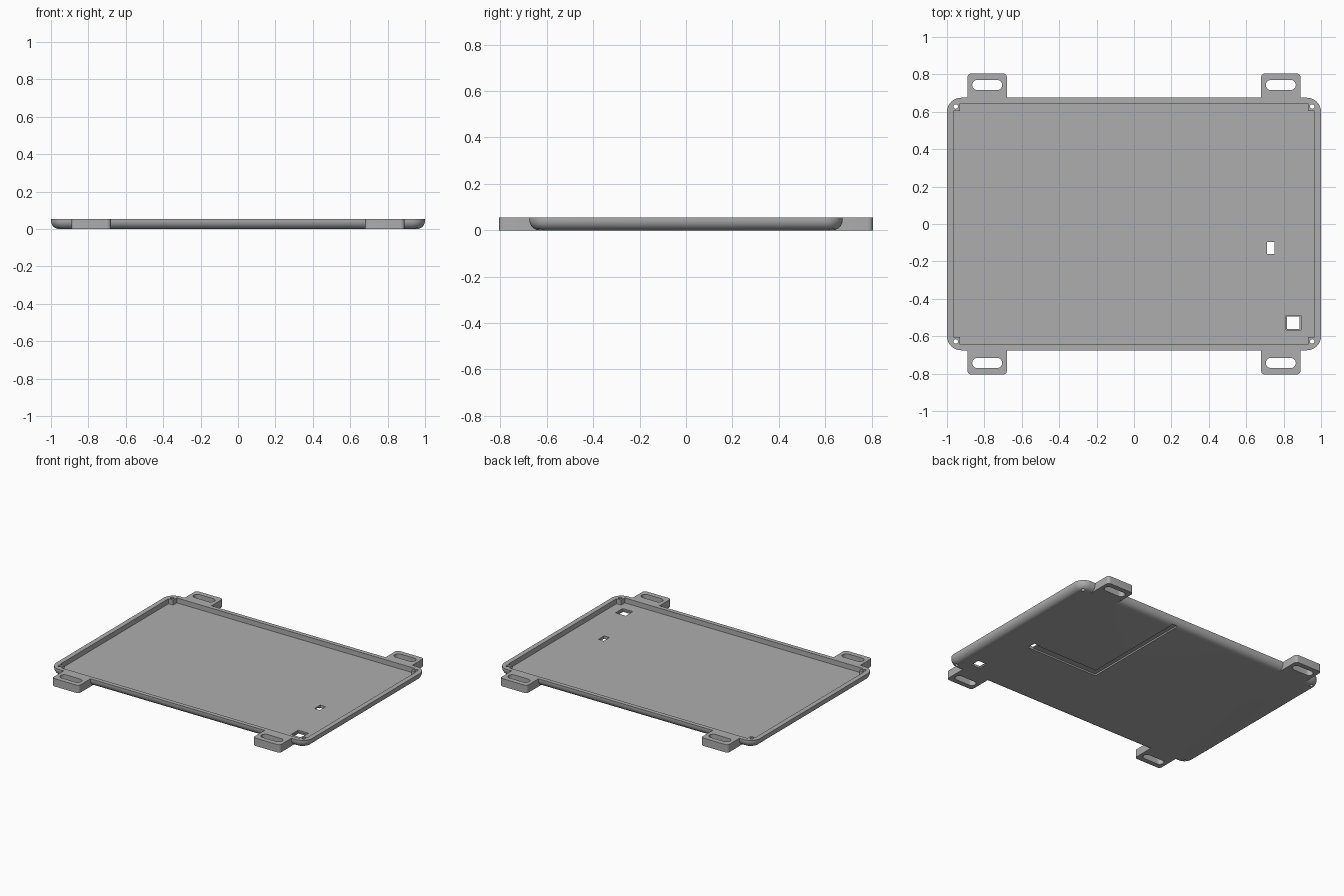
import bpy, bmesh, math

if "Cube" in bpy.data.objects:
    bpy.data.objects.remove(bpy.data.objects["Cube"], do_unlink=True)

HEIGHT, FLOOR, FILLET = 0.055, 0.02, 0.045
HALF_X, HALF_Y, CORNER = 1.0, 0.675, 0.075

grey = bpy.data.materials.new("plain_grey")
grey.use_nodes = True
grey.diffuse_color = (0.42, 0.42, 0.42, 1)
grey.node_tree.nodes["Principled BSDF"].inputs["Base Color"].default_value = grey.diffuse_color


def rounded_rect(cx, cy, hx, hy, r, steps=8):
    """Counter-clockwise outline with rounded corners."""
    points = []
    for quarter, (sx, sy) in enumerate([(1, 1), (-1, 1), (-1, -1), (1, -1)]):
        for i in range(steps + 1):
            a = math.pi / 2 * (quarter + i / steps)
            points.append((cx + sx * (hx - r) + r * math.cos(a),
                           cy + sy * (hy - r) + r * math.sin(a)))
    return points


def loft(name, layers):
    """Closed solid through a stack of (outline, z) layers."""
    bm = bmesh.new()
    rings = [[bm.verts.new((x, y, z)) for x, y in outline] for outline, z in layers]
    bm.faces.new(rings[0][::-1])
    bm.faces.new(rings[-1])
    for low, high in zip(rings, rings[1:]):
        for i in range(len(low)):
            j = (i + 1) % len(low)
            bm.faces.new((low[i], low[j], high[j], high[i]))
    bmesh.ops.recalc_face_normals(bm, faces=bm.faces)
    mesh = bpy.data.meshes.new(name)
    bm.to_mesh(mesh)
    bm.free()
    mesh.materials.append(grey)
    obj = bpy.data.objects.new(name, mesh)
    bpy.context.collection.objects.link(obj)
    return obj


def prism(name, outline, z0, z1):
    return loft(name, [(outline, z0), (outline, z1)])


def box(name, x0, x1, y0, y1, z0, z1):
    return prism(name, [(x0, y0), (x1, y0), (x1, y1), (x0, y1)], z0, z1)


def combine(target, tool, operation):
    bpy.context.view_layer.objects.active = target
    mod = target.modifiers.new("shape", 'BOOLEAN')
    mod.operation, mod.solver, mod.object = operation, 'EXACT', tool
    bpy.ops.object.modifier_apply(modifier=mod.name)
    bpy.data.objects.remove(tool, do_unlink=True)


# Tray body with a rounded lower edge
layers = []
for i in range(9):
    a = math.pi / 2 * i / 8
    inset = FILLET * (1 - math.sin(a))
    layers.append((rounded_rect(0, 0, HALF_X - inset, HALF_Y - inset, CORNER - inset),
                   FILLET * (1 - math.cos(a))))
layers.append((rounded_rect(0, 0, HALF_X, HALF_Y, CORNER), HEIGHT))
tray = loft("tray", layers)

signs = [(sx, sy) for sx in (-1, 1) for sy in (-1, 1)]

# Mounting tabs at the front and back
for sx, sy in signs:
    tab = prism("tab", rounded_rect(sx * 0.785, sy * 0.705, 0.105, 0.1, 0.02), 0, HEIGHT)
    combine(tray, tab, 'UNION')

# Inner pocket that leaves a solid block in each corner
px, py, nx, ny = 0.966, 0.645, 0.93, 0.605
pocket = [(px, -ny), (px, ny), (nx, ny), (nx, py), (-nx, py), (-nx, ny),
          (-px, ny), (-px, -ny), (-nx, -ny), (-nx, -py), (nx, -py), (nx, -ny)]
combine(tray, prism("pocket", pocket, FLOOR, 0.2), 'DIFFERENCE')

# Tab slots and corner screw holes
for sx, sy in signs:
    slot = rounded_rect(sx * 0.785, sy * 0.743, 0.08, 0.027, 0.0269)
    combine(tray, prism("slot", slot, -0.1, 0.2), 'DIFFERENCE')
    hole = rounded_rect(sx * 0.953, sy * 0.628, 0.0121, 0.0121, 0.012, 4)
    combine(tray, prism("screw_hole", hole, -0.1, 0.2), 'DIFFERENCE')

# Stepped square opening and small cable opening
combine(tray, box("square_step", 0.812, 0.892, -0.568, -0.488, 0.01, 0.2), 'DIFFERENCE')
combine(tray, box("square_hole", 0.818, 0.886, -0.562, -0.494, -0.1, 0.2), 'DIFFERENCE')
combine(tray, box("cable_hole", 0.71, 0.752, -0.16, -0.096, -0.1, 0.2), 'DIFFERENCE')

# L-shaped cable channel in the underside
channel = [(0.752, -0.16), (0.752, -0.105), (0.23, -0.105),
           (0.23, 0.655), (0.19, 0.655), (0.19, -0.16)]
combine(tray, prism("channel", channel, -0.1, 0.011), 'DIFFERENCE')

# Smooth fillet, crisp edges
bpy.ops.object.select_all(action='DESELECT')
tray.select_set(True)
bpy.context.view_layer.objects.active = tray
bpy.ops.object.shade_smooth_by_angle(angle=math.radians(30))
